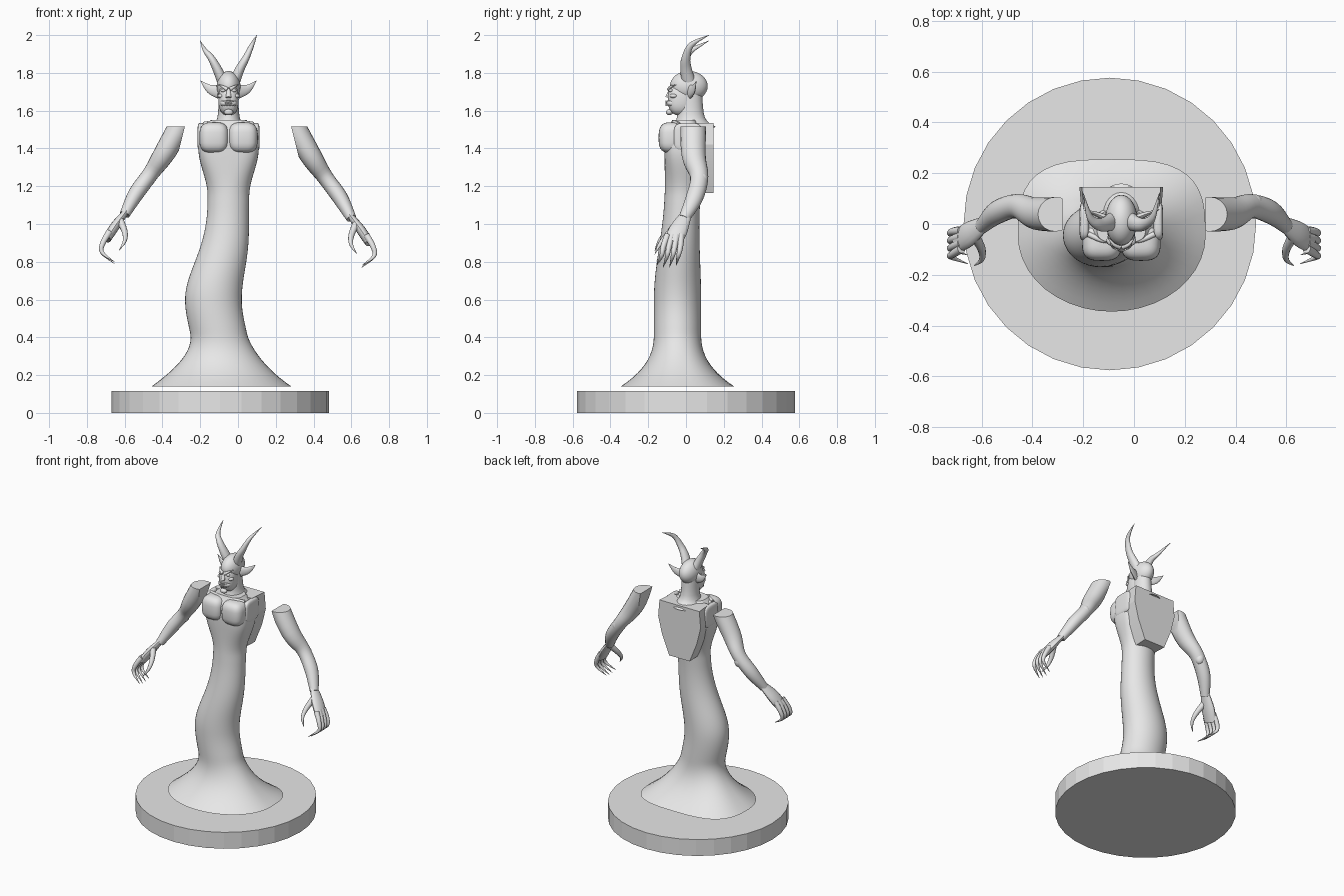
import bpy, bmesh
from math import sin, cos, pi, exp
from mathutils import Vector

if "Cube" in bpy.data.objects:
    bpy.data.objects.remove(bpy.data.objects["Cube"])

grey = bpy.data.materials.new("plain_grey")
grey.use_nodes = True
shade = (0.8, 0.8, 0.8, 1)
grey.diffuse_color = shade
grey.node_tree.nodes["Principled BSDF"].inputs["Base Color"].default_value = shade

MIDDLE = -0.05  # centre line of head and chest
FOOT, CHEST_TOP = 0.14, 1.55
X, Y, Z = Vector((1, 0, 0)), Vector((0, 1, 0)), Vector((0, 0, 1))


def finish(name, bm, angle=0.7):
    bmesh.ops.recalc_face_normals(bm, faces=bm.faces)
    mesh = bpy.data.meshes.new(name)
    bm.to_mesh(mesh)
    bm.free()
    mesh.materials.append(grey)
    part = bpy.data.objects.new(name, mesh)
    bpy.context.collection.objects.link(part)
    bpy.ops.object.select_all(action='DESELECT')
    part.select_set(True)
    bpy.context.view_layer.objects.active = part
    bpy.ops.object.shade_smooth_by_angle(angle=angle)


def ease(value, start, end):
    t = min(max((value - start) / (end - start), 0), 1)
    return t * t * (3 - 2 * t)


def power(value, exponent):
    return (1 if value >= 0 else -1) * abs(value) ** exponent


def spline(points, steps=5):
    """Smooth curve through tuples of any length."""
    padded = [points[0]] + list(points) + [points[-1]]
    curve = []
    for i in range(len(points) - 1):
        for step in range(steps):
            t = step / steps
            curve.append(tuple(
                b + (c - a) * t / 2 + (a - 2.5 * b + 2 * c - d / 2) * t * t
                + (3 * b - a - 3 * c + d) * t ** 3 / 2
                for a, b, c, d in zip(*padded[i:i + 4])))
    return curve + [tuple(points[-1])]


def skin(rings):
    bm = bmesh.new()
    rows = [[bm.verts.new(point) for point in ring] for ring in rings]
    for low, high in zip(rows, rows[1:]):
        for i in range(len(low)):
            bm.faces.new((low[i - 1], low[i], high[i], high[i - 1]))
    bm.faces.new(rows[0])
    bm.faces.new(rows[-1])
    return bm


def tube(path, ref, flat=1.0, sides=16):
    """Sweep along points of x, y, z, radius; flat scales the radius across ref."""
    curve = spline(path)
    rings = []
    for i, (x, y, z, radius) in enumerate(curve):
        ahead = Vector(curve[min(i + 1, len(curve) - 1)][:3])
        tangent = (ahead - Vector(curve[max(i - 1, 0)][:3])).normalized()
        a = (ref - tangent * ref.dot(tangent)).normalized()
        b = tangent.cross(a) * flat
        turns = [2 * pi * k / sides for k in range(sides)]
        rings.append([Vector((x, y, z)) + (a * cos(t) + b * sin(t)) * radius for t in turns])
    return skin(rings)


def taper(points, radius, exponent=0.7):
    """Add a radius that shrinks to a point at the end of the path."""
    last = len(points) - 1
    return [p + (radius * (1 - i / last) ** exponent + 0.001,) for i, p in enumerate(points)]


def blob(name, centre, radii, exponent=1.0, segments=24):
    bm = bmesh.new()
    bmesh.ops.create_uvsphere(bm, u_segments=segments, v_segments=segments // 2, radius=1)
    for v in bm.verts:
        v.co = [c + r * power(k, exponent) for c, r, k in zip(centre, radii, v.co)]
    finish(name, bm)


def slice_off(bm, point, normal):
    cut = bmesh.ops.bisect_plane(bm, geom=bm.verts[:] + bm.edges[:] + bm.faces[:],
                                 plane_co=point, plane_no=normal, clear_outer=True)
    rim = [item for item in cut["geom_cut"] if isinstance(item, bmesh.types.BMEdge)]
    bmesh.ops.holes_fill(bm, edges=rim)


def body_ring(z, sides=40):
    """Swaying trunk: flared foot, narrow waist, square chest."""
    flare = max(1 - (z - FOOT) / 0.28, 0)
    slim, broad = ease(z, 0.6, 1.1), ease(z, 1.15, 1.4)
    close = 1 - 0.4 * ease(z, 1.48, CHEST_TOP)
    sway = 0.08 * exp(-((z - 0.6) / 0.25) ** 2) + 0.035 * exp(-((z - FOOT) / 0.2) ** 2)
    width = (0.15 - 0.04 * slim + 0.05 * broad + 0.22 * flare ** 1.8) * close
    depth = (0.125 - 0.03 * slim + 0.01 * broad + 0.175 * flare ** 2.4) * close
    y = 0.035 * ease(z, 0.6, 1.4) - 0.045
    ring = []
    for i in range(sides):
        turn = 2 * pi * i / sides
        square = 1 - 0.4 * broad - (0.35 * flare if sin(turn) > 0 else 0)
        ring.append((MIDDLE - sway + width * power(cos(turn), square),
                     y + depth * power(sin(turn), square), z))
    return ring


# Round plinth
bm = bmesh.new()
bmesh.ops.create_cone(bm, cap_ends=True, segments=32, radius1=0.576, radius2=0.576, depth=0.115)
bmesh.ops.translate(bm, verts=bm.verts, vec=(-0.095, 0, 0.0575))
finish("plinth", bm, 0.1)

# Robe-like body
rows = 60
finish("body", skin([body_ring(FOOT + (CHEST_TOP - FOOT) * i / rows) for i in range(rows + 1)]))

# Flat shield-shaped back block
bm = bmesh.new()
half = [(0.08, 1.165), (0.135, 1.3), (0.165, 1.42), (0.155, 1.535)]
outline = half + [(-x, z) for x, z in reversed(half)]
back = bm.faces.new([bm.verts.new((MIDDLE + x, 0.145, z)) for x, z in outline])
for item in bmesh.ops.extrude_face_region(bm, geom=[back])["geom"]:
    if isinstance(item, bmesh.types.BMVert):
        item.co.y = 0.02
        item.co.x = MIDDLE + (item.co.x - MIDDLE) * 0.93
finish("back_block", bm, 0.3)

# Neck and head
finish("neck", tube([(MIDDLE, 0.03, 1.5, 0.13), (MIDDLE, 0.025, 1.56, 0.075),
                     (MIDDLE, 0.02, 1.7, 0.065)], Y, 0.8, 28))
blob("skull", (MIDDLE, 0.015, 1.73), (0.063, 0.1, 0.08), segments=32)
blob("face", (MIDDLE, -0.03, 1.66), (0.054, 0.066, 0.085), 0.8, 32)

# Nose, chin, muzzle and teeth
finish("nose", tube([(MIDDLE, -0.08, 1.72, 0.008), (MIDDLE, -0.1, 1.67, 0.015)], X, 0.7))
blob("chin", (MIDDLE, -0.088, 1.592), (0.025, 0.018, 0.016))
blob("muzzle", (MIDDLE, -0.07, 1.64), (0.045, 0.034, 0.02), 0.8)
for k in range(-4, 5):
    x, y = MIDDLE + k * 0.008, -0.104 + 0.001 * k * k
    length = 0.026 if abs(k) == 3 else 0.014
    for name, root, way in (("upper_tooth", 1.652, -1), ("lower_tooth", 1.625, 1)):
        spike = [(x, y, root), (x, y - 0.004, root + way * length)]
        finish(name, tube(taper(spike, 0.004), X, sides=6))

for side, label in ((1, "left"), (-1, "right")):
    def on_head(points):
        return [(MIDDLE + side * x, y, z) for x, y, z in points]

    # Eyes, brows, cheeks, ears and horns
    blob(label + "_eye", (MIDDLE + side * 0.028, -0.08, 1.707), (0.014, 0.012, 0.009))
    blob(label + "_cheek", (MIDDLE + side * 0.04, -0.065, 1.678), (0.018, 0.02, 0.012))
    brow = on_head([(0.006, -0.09, 1.712), (0.03, -0.08, 1.727), (0.055, -0.05, 1.738)])
    finish(label + "_brow", tube(taper(brow, 0.01), Z))
    ear = on_head([(0.05, 0.02, 1.7), (0.1, 0.04, 1.715), (0.148, 0.055, 1.758)])
    finish(label + "_ear", tube(taper(ear, 0.036), Z, 0.4))
    tip = 2 if side > 0 else 1.97
    horn = on_head([(0.03, 0.015, 1.75), (0.06, 0, 1.82), (0.093, 0, 1.88),
                    (0.125, 0.03, tip - 0.05), (0.15, 0.122, tip)])
    finish(label + "_horn", tube(taper(horn, 0.036), Y, 0.8))

    # Chest muscle, collar bone and shoulder socket
    blob(label + "_chest", (MIDDLE + side * 0.077, -0.07, 1.457), (0.078, 0.075, 0.082), 0.65, 32)
    collar = on_head([(0.13, -0.04, 1.53), (0.07, -0.065, 1.54), (0.01, -0.06, 1.54)])
    finish(label + "_collar_bone", tube(taper(collar, 0.01, 0.3), Z))
    blob(label + "_socket", (MIDDLE + side * 0.145, 0.01, 1.46), (0.02, 0.075, 0.075), 0.5)

    # Severed arm, cut flat at the shoulder
    lift = 0 if side > 0 else 0.02

    def on_arm(points):
        return [(side * p[0], p[1], p[2] + lift) + p[3:] for p in points]

    bm = tube(on_arm([(0.25, 0.04, 1.6, 0.07), (0.38, 0.04, 1.37, 0.064),
                      (0.46, 0.07, 1.25, 0.048), (0.54, 0.045, 1.14, 0.046),
                      (0.6, -0.01, 1.03, 0.03)]), Y, 0.9, 20)
    slice_off(bm, (side * 0.3, 0, 1.44), (-side, 0, -0.25))
    slice_off(bm, (0, 0, 1.515), Z)
    finish(label + "_arm", bm)
    blob(label + "_elbow", (side * 0.475, 0.085, 1.235), (0.032, 0.032, 0.04))

    # Flat palm, clawed fingers and thumb
    finish(label + "_palm", tube(on_arm([(0.59, 0, 1.05, 0.03), (0.65, -0.04, 0.97, 0.05),
                                         (0.695, -0.07, 0.9, 0.045)]), Y, 0.5))
    for k in range(4):
        y = 0.03 * k - 0.11
        low = 0.765 + 0.01 * abs(k - 1.5)
        finger = on_arm([(0.68, y * 0.8 - 0.01, 0.94), (0.715, y - 0.01, 0.88),
                         (0.72, y - 0.02, 0.83), (0.655, y * 1.15 - 0.03, low)])
        finish(label + "_finger", tube(taper(finger, 0.017, 0.5), Y, sides=10))
    thumb = on_arm([(0.625, -0.05, 1), (0.6, -0.1, 0.94), (0.6, -0.14, 0.89), (0.63, -0.165, 0.84)])
    finish(label + "_thumb", tube(taper(thumb, 0.02), Y, sides=10))
